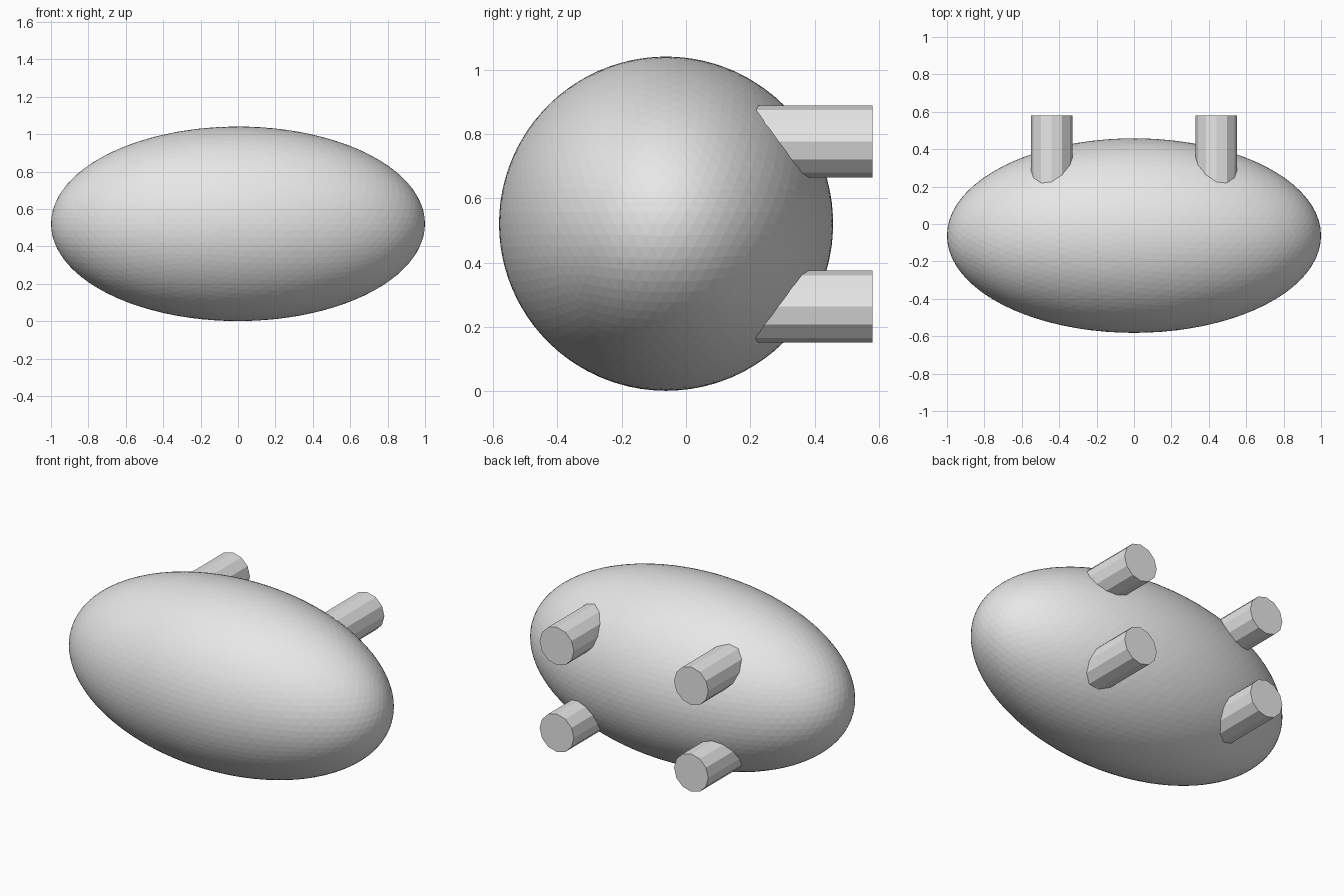
import bpy
import math

cube = bpy.data.objects.get("Cube")
if cube:
    bpy.data.objects.remove(cube, do_unlink=True)

# Single plain grey for every part
grey = bpy.data.materials.new("light_grey")
grey.use_nodes = True
color = (0.8, 0.8, 0.8, 1.0)
grey.diffuse_color = color
grey.node_tree.nodes["Principled BSDF"].inputs["Base Color"].default_value = color

BODY_RADIUS = 0.52
BODY_Y = -0.062
LEG_RADIUS = 0.112
LEG_FRONT, LEG_BACK = 0.1, 0.58


def finish(obj, name):
    obj.name = name
    obj.data.name = name
    obj.data.materials.append(grey)


# Faceted egg-shaped body, stretched sideways
bpy.ops.mesh.primitive_ico_sphere_add(
    subdivisions=5, radius=1, location=(0, BODY_Y, BODY_RADIUS + 0.001))
body = bpy.context.object
body.scale = (1, BODY_RADIUS, BODY_RADIUS)
finish(body, "body")

# Four twelve-sided legs pointing straight back
for side, x in (("left", 0.44), ("right", -0.44)):
    for level, dz in (("upper", 0.257), ("lower", -0.257)):
        bpy.ops.mesh.primitive_cylinder_add(
            vertices=12, radius=LEG_RADIUS, depth=LEG_BACK - LEG_FRONT,
            location=(x, (LEG_FRONT + LEG_BACK) / 2, BODY_RADIUS + dz),
            rotation=(math.pi / 2, 0, 0))
        finish(bpy.context.object, f"{level}_{side}_leg")
